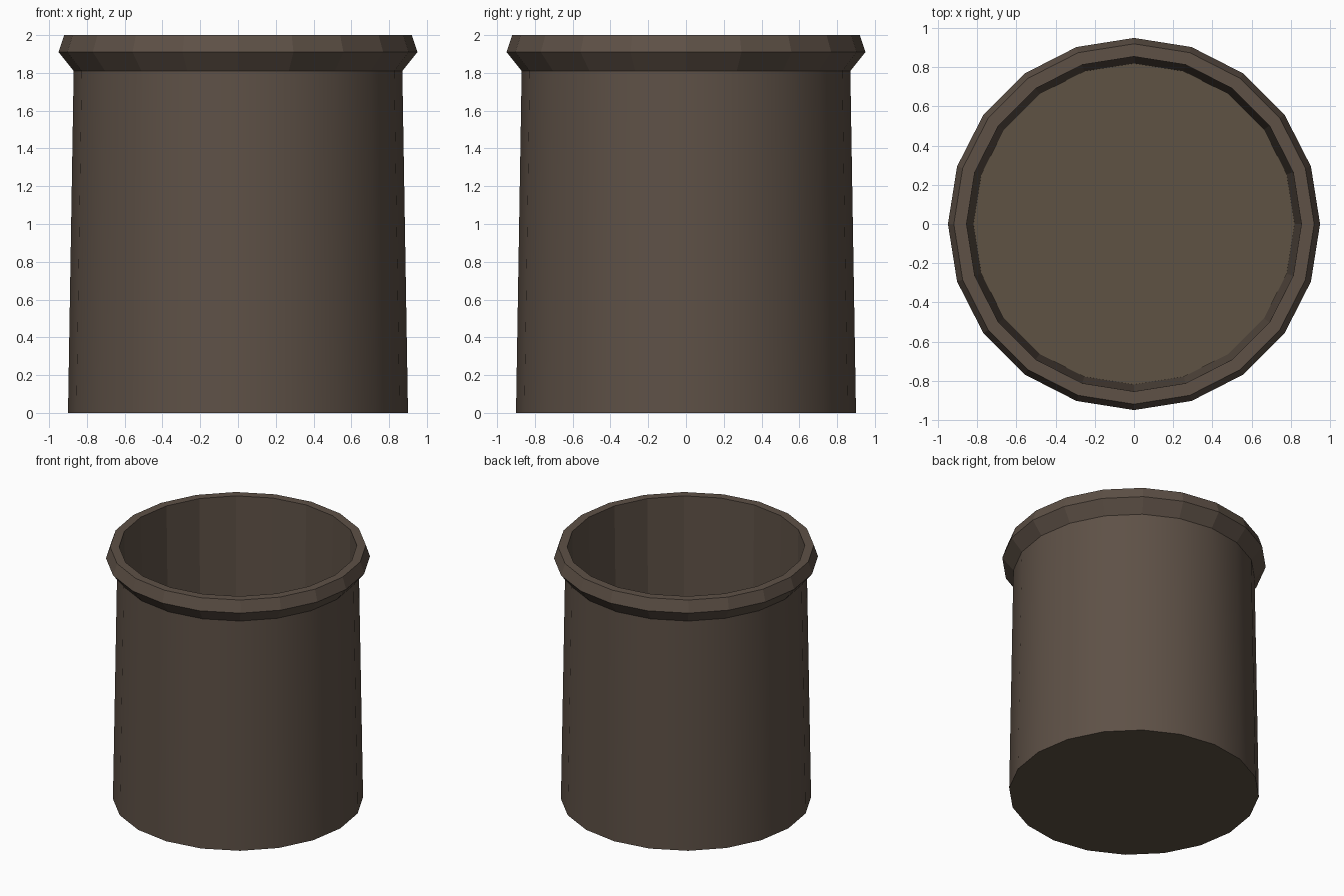
import bpy, bmesh, math

if "Cube" in bpy.data.objects:
    bpy.data.objects.remove(bpy.data.objects["Cube"])

SIDES = 20


def material(name, rgb):
    m = bpy.data.materials.new(name)
    m.diffuse_color = (*rgb, 1)
    m.use_nodes = True
    m.node_tree.nodes["Principled BSDF"].inputs["Base Color"].default_value = m.diffuse_color
    return m


brown = material("dark brown", (0.112, 0.082, 0.062))
olive = material("olive brown", (0.112, 0.086, 0.056))

# Profile of the open pot: outer wall, flared rim, tapered inner wall (radius, height)
profile = [(0.90, 0), (0.87, 1.81), (0.95, 1.91), (0.92, 2.0), (0.855, 2.0), (0.82, 0.1)]

bm = bmesh.new()
rings = []
for r, z in profile:
    rings.append([bm.verts.new((r * math.cos(2 * math.pi * i / SIDES),
                                r * math.sin(2 * math.pi * i / SIDES), z))
                  for i in range(SIDES)])

# Walls and rim; only the outer wall is smooth
for k in range(len(rings) - 1):
    a, b = rings[k], rings[k + 1]
    for i in range(SIDES):
        j = (i + 1) % SIDES
        f = bm.faces.new((a[i], a[j], b[j], b[i]))
        f.smooth = k == 0

# Underside and inner floor
under = bm.faces.new(rings[0][::-1])
floor = bm.faces.new(rings[-1])
under.material_index = floor.material_index = 1

# Keep the borders between wall, rim and base sharp
for e in bm.edges:
    if abs(e.verts[0].co.z - e.verts[1].co.z) < 1e-5:
        e.smooth = False
    elif len({round(v.co.z, 3) for v in e.verts} & {0.0, 1.81}) < 2:
        e.smooth = False

mesh = bpy.data.meshes.new("pot")
bm.to_mesh(mesh)
bm.free()
mesh.materials.append(brown)
mesh.materials.append(olive)
pot = bpy.data.objects.new("pot", mesh)
bpy.context.collection.objects.link(pot)
